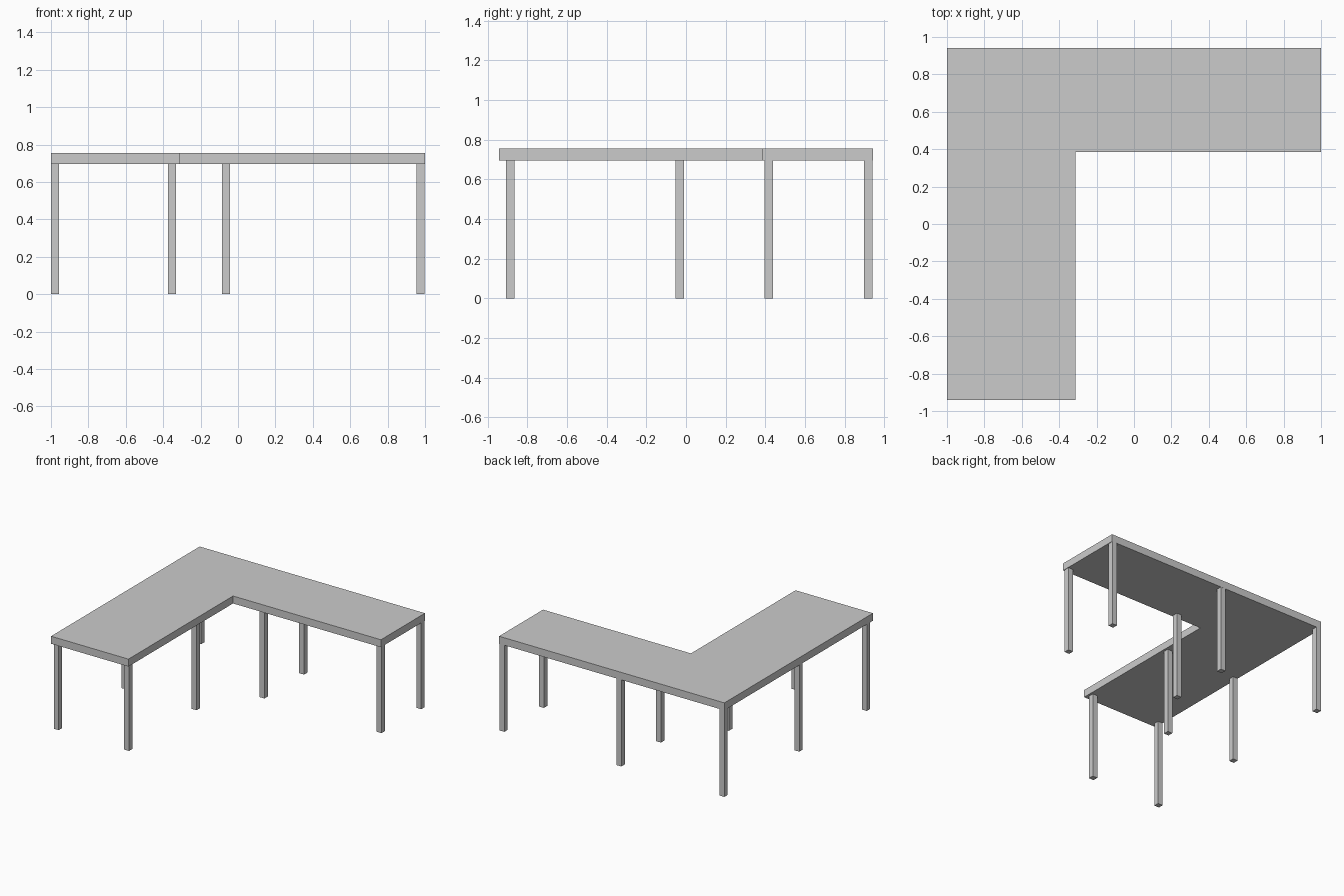
import bpy
import bmesh

if "Cube" in bpy.data.objects:
    bpy.data.objects.remove(bpy.data.objects["Cube"])

TOP_Z, UNDER_Z = 0.755, 0.695
LEG = 0.043


def finish(bm, name):
    bmesh.ops.recalc_face_normals(bm, faces=bm.faces)
    mesh = bpy.data.meshes.new(name)
    bm.to_mesh(mesh)
    bm.free()
    obj = bpy.data.objects.new(name, mesh)
    bpy.context.collection.objects.link(obj)
    return obj


def prism(name, outline, z0, z1):
    bm = bmesh.new()
    face = bm.faces.new([bm.verts.new((x, y, z0)) for x, y in outline])
    result = bmesh.ops.extrude_face_region(bm, geom=[face], use_keep_orig=True)
    verts = [v for v in result["geom"] if isinstance(v, bmesh.types.BMVert)]
    bmesh.ops.translate(bm, verts=verts, vec=(0, 0, z1 - z0))
    return finish(bm, name)


def leg(name, x, y):
    h = LEG / 2
    prism(name, [(x - h, y - h), (x + h, y - h), (x + h, y + h), (x - h, y + h)],
          0, UNDER_Z)


# L-shaped desk top
prism("desk_top", [(-1, -0.942), (-0.313, -0.942), (-0.313, 0.384),
                   (1, 0.384), (1, 0.942), (-1, 0.942)], UNDER_Z, TOP_Z)

# Legs under the left wing, in front and middle pairs
for row, y in (("front", -0.886), ("middle", -0.031)):
    leg(f"left_wing_{row}_outer_leg", -0.978, y)
    leg(f"left_wing_{row}_inner_leg", -0.353, y)

# Legs under the back wing, in middle and end pairs
for row, x in (("middle", -0.064), ("end", 0.975)):
    leg(f"back_wing_{row}_inner_leg", x, 0.418)
    leg(f"back_wing_{row}_outer_leg", x, 0.920)

# Leg under the outer corner
leg("corner_leg", -0.978, 0.920)
